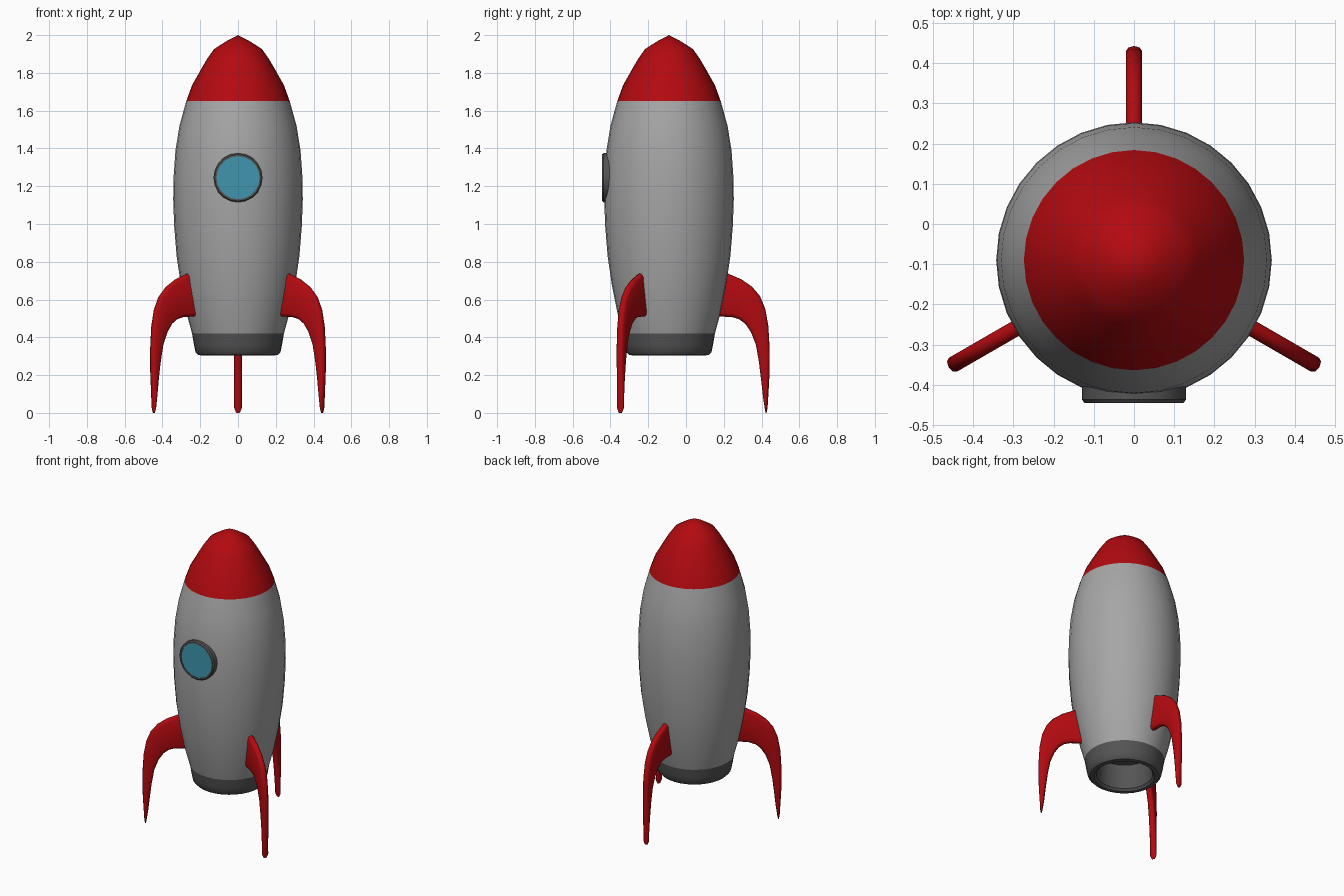
import bpy, bmesh
from math import pi, radians
from mathutils import Vector, Matrix

if "Cube" in bpy.data.objects:
    bpy.data.objects.remove(bpy.data.objects["Cube"])

AXIS_Y = -0.09  # body axis; the third fin pushes it forward of centre


def material(name, rgb):
    m = bpy.data.materials.new(name)
    m.diffuse_color = (*rgb, 1)
    m.use_nodes = True
    m.node_tree.nodes["Principled BSDF"].inputs["Base Color"].default_value = m.diffuse_color
    return m


RED = material("red_paint", (0.45, 0.003, 0.005))
GREY = material("hull_metal", (0.38, 0.38, 0.38))
DARK = material("dark_metal", (0.09, 0.09, 0.09))
BLUE = material("blue_glass", (0.05, 0.3, 0.43))


def finish(name, bm, mat, angle=35):
    bmesh.ops.remove_doubles(bm, verts=bm.verts, dist=1e-5)
    bmesh.ops.recalc_face_normals(bm, faces=bm.faces)
    me = bpy.data.meshes.new(name)
    bm.to_mesh(me)
    bm.free()
    ob = bpy.data.objects.new(name, me)
    bpy.context.collection.objects.link(ob)
    me.materials.append(mat)
    bpy.ops.object.select_all(action='DESELECT')
    ob.select_set(True)
    bpy.context.view_layer.objects.active = ob
    bpy.ops.object.shade_smooth_by_angle(angle=radians(angle))
    return ob


def lathe(name, profile, matrix, mat, sides=32):
    """Spin (radius, height) points around local z."""
    bm = bmesh.new()
    vs = [bm.verts.new((r, 0, z)) for r, z in profile]
    es = [bm.edges.new(p) for p in zip(vs, vs[1:])]
    bmesh.ops.spin(bm, geom=vs + es, cent=(0, 0, 0), axis=(0, 0, 1),
                   angle=2 * pi, steps=sides, use_merge=True)
    bm.transform(matrix)
    return finish(name, bm, mat)


upright = Matrix.Translation((0, AXIS_Y, 0))

# Hull, nose and hollow tail ring
lathe("hull", [(0.243, 0.42), (0.273, 0.53), (0.303, 0.68), (0.325, 0.83),
               (0.338, 0.99), (0.343, 1.13), (0.341, 1.25), (0.331, 1.39),
               (0.310, 1.52), (0.274, 1.65)], upright, GREY)
lathe("nose_cone", [(0.274, 1.65), (0.243, 1.735), (0.195, 1.82),
                    (0.163, 1.875), (0.127, 1.926), (0.065, 1.966), (0, 2.0)],
      upright, RED)
lathe("tail_ring", [(0.243, 0.42), (0.233, 0.36), (0.225, 0.322),
                    (0.21, 0.306), (0.185, 0.304), (0.172, 0.318),
                    (0.168, 0.36), (0.168, 0.48), (0, 0.48)], upright, DARK)

# Porthole facing the front
porthole = Matrix.Translation((0, -0.445, 1.245)) @ Matrix.Rotation(pi / 2, 4, 'X')
lathe("window_frame", [(0.114, -0.012), (0.114, 0), (0.123, 0),
                       (0.13, -0.008), (0.13, -0.06)], porthole, DARK, 20)
lathe("window_glass", [(0.114, -0.004), (0, -0.004)], porthole, BLUE, 20)

# Fin outline: outer and inner (radius, height) pairs from root to tip
FIN = [((0.295, 0.745), (0.24, 0.51)),
       ((0.325, 0.732), (0.275, 0.51)),
       ((0.385, 0.706), (0.335, 0.507)),
       ((0.440, 0.668), (0.373, 0.495)),
       ((0.482, 0.618), (0.405, 0.470)),
       ((0.510, 0.550), (0.435, 0.425)),
       ((0.526, 0.460), (0.460, 0.360)),
       ((0.533, 0.340), (0.476, 0.270)),
       ((0.533, 0.220), (0.487, 0.180)),
       ((0.527, 0.110), (0.497, 0.090)),
       ((0.522, 0.030), (0.507, 0.022)),
       ((0.518, 0.003), (0.512, 0.000))]
THICK = 0.02


def fin(name, angle):
    bm = bmesh.new()
    rings = []
    for k, (o, i) in enumerate(FIN):
        o, i = Vector((o[0], 0, o[1])), Vector((i[0], 0, i[1]))
        mid, half = (o + i) / 2, (o - i).length / 2
        d = (o - i).normalized()
        t = THICK * (0.5 if k == len(FIN) - 1 else 1)
        b = min(half * 0.8, 0.02)
        # flat plate with rounded edges
        sect = [(half, 0), (half - b * 0.3, 0.7), (half - b, 1)]
        sect += [(-u, v) for u, v in reversed(sect)]
        sect += [(-u, -v) for u, v in sect[1:-1]]
        rings.append([bm.verts.new(mid + d * u + Vector((0, v * t, 0)))
                      for u, v in sect])
    n = len(rings[0])
    for a, b in zip(rings, rings[1:]):
        for j in range(n):
            bm.faces.new((a[j], a[(j + 1) % n], b[(j + 1) % n], b[j]))
    bm.faces.new(rings[0])
    bm.faces.new(rings[-1])
    bm.transform(upright @ Matrix.Rotation(radians(angle), 4, 'Z'))
    finish(name, bm, RED, 50)


for name, angle in (("back_fin", 90), ("left_fin", 210), ("right_fin", 330)):
    fin(name, angle)
